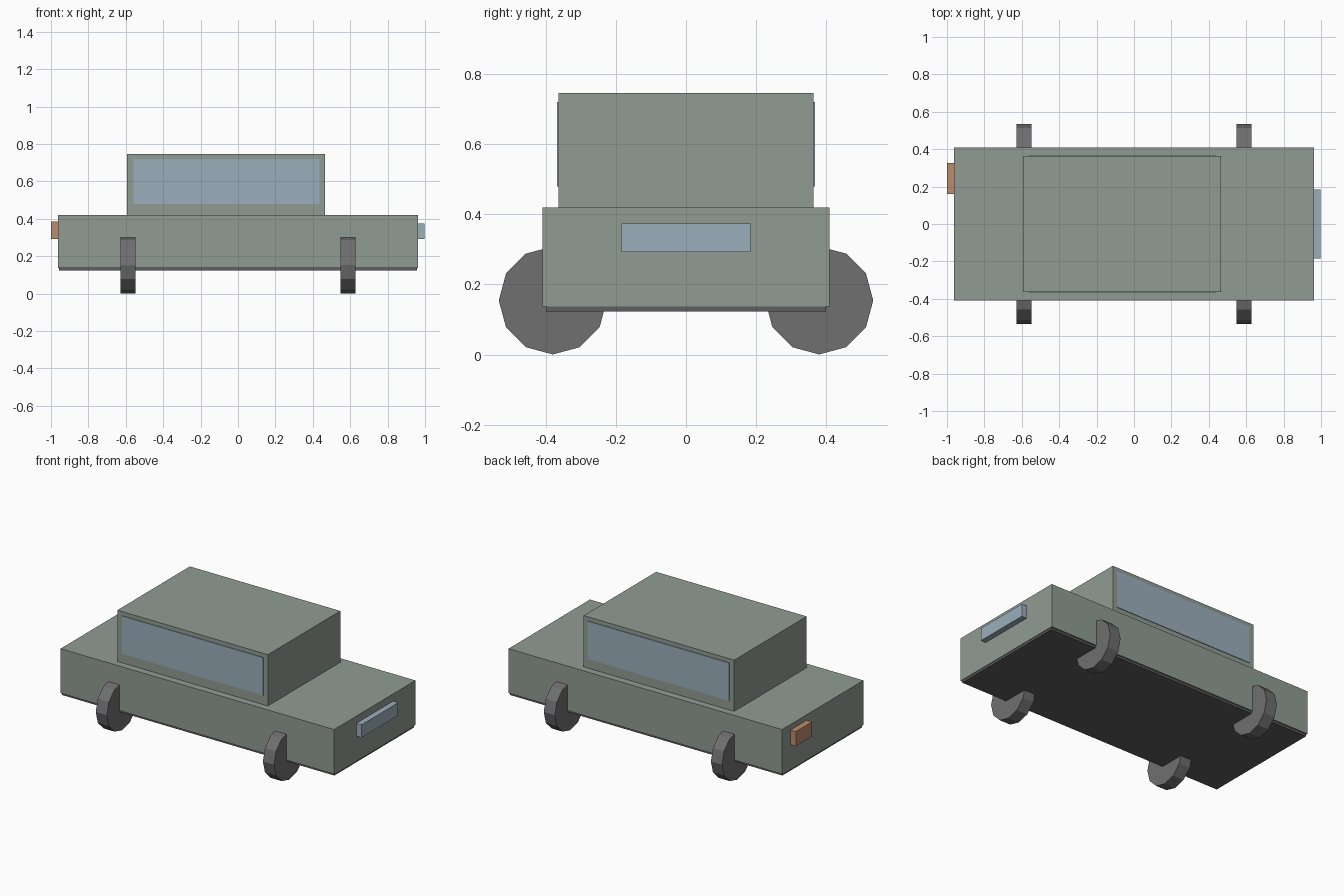
import bpy
import math

if "Cube" in bpy.data.objects:
    bpy.data.objects.remove(bpy.data.objects["Cube"])


def material(name, rgb):
    m = bpy.data.materials.new(name)
    m.diffuse_color = (*rgb, 1)
    m.use_nodes = True
    m.node_tree.nodes["Principled BSDF"].inputs["Base Color"].default_value = m.diffuse_color
    return m


PAINT = material("paint", (0.28, 0.33, 0.29))
GLASS = material("glass", (0.33, 0.43, 0.50))
RUBBER = material("rubber", (0.16, 0.16, 0.165))
UNDER = material("underside", (0.12, 0.11, 0.12))
AMBER = material("amber", (0.50, 0.26, 0.15))


def box(name, x, y, z, mat):
    """Box from (min, max) pairs on each axis."""
    spans = (x, y, z)
    bpy.ops.mesh.primitive_cube_add(size=1, location=[(a + b) / 2 for a, b in spans])
    ob = bpy.context.object
    ob.name = name
    ob.scale = [b - a for a, b in spans]
    bpy.ops.object.transform_apply(location=False, rotation=False, scale=True)
    ob.data.materials.append(mat)
    return ob


# Body, floor and cabin
box("body", (-0.962, 0.962), (-0.409, 0.409), (0.137, 0.42), PAINT)
box("floor_plate", (-0.958, 0.958), (-0.40, 0.40), (0.123, 0.137), UNDER)
box("cabin", (-0.594, 0.465), (-0.364, 0.364), (0.42, 0.746), PAINT)

# Side windows, slightly proud of the cabin
for side, s in (("front", -1), ("back", 1)):
    ys = sorted((s * 0.355, s * 0.368))
    box(side + "_window", (-0.56, 0.435), ys, (0.48, 0.72), GLASS)

# Lamps on the two ends
box("head_lamp", (0.955, 0.998), (-0.184, 0.184), (0.292, 0.374), GLASS)
box("tail_lamp", (-1.0, -0.955), (0.161, 0.325), (0.292, 0.385), AMBER)

# Twelve-sided wheels, axle along x
for sx in (-1, 1):
    for sy in (-1, 1):
        bpy.ops.mesh.primitive_cylinder_add(
            vertices=12, radius=0.154, depth=0.078,
            location=(sx * 0.588, sy * 0.38, 0.1545),
            rotation=(0, math.pi / 2, 0))
        wheel = bpy.context.object
        wheel.name = "wheel"
        wheel.data.materials.append(RUBBER)
